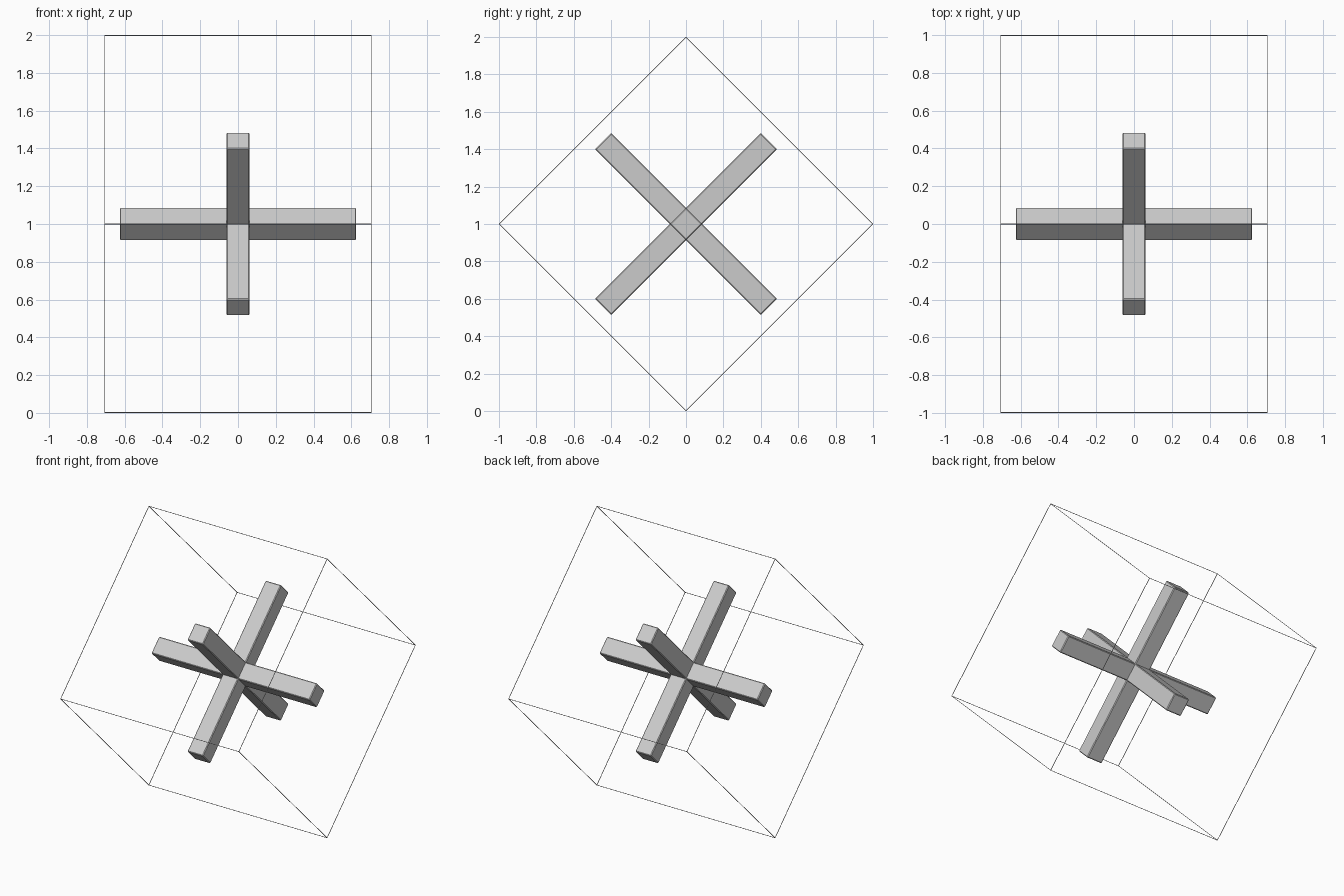
import bpy
import math
from mathutils import Matrix, Vector

cube = bpy.data.objects.get("Cube")
if cube:
    bpy.data.objects.remove(cube, do_unlink=True)

HALF = 0.7071       # half side of the wire cube
ARM = 0.626         # half length of the cross bars
WIDTH = 0.123       # bar thickness
WIRE = 0.003        # frame edge thickness

grey = bpy.data.materials.new("light_grey")
grey.use_nodes = True
colour = (0.6, 0.6, 0.6, 1.0)
grey.diffuse_color = colour
grey.node_tree.nodes["Principled BSDF"].inputs["Base Color"].default_value = colour

# The whole model is tipped 45 degrees about x and balanced on one edge
tilt = Matrix.Translation((0, 0, 1)) @ Matrix.Rotation(math.radians(45), 4, 'X')


def box(name, centre, size, bevel=0.0):
    bpy.ops.mesh.primitive_cube_add(size=1)
    ob = bpy.context.object
    ob.name = name
    ob.data.transform(Matrix.Diagonal((*size, 1)))
    ob.data.materials.append(grey)
    ob.matrix_world = tilt @ Matrix.Translation(Vector(centre))
    if bevel:
        mod = ob.modifiers.new("soft_edges", 'BEVEL')
        mod.width = bevel
        mod.segments = 1
    return ob


for axis, label in enumerate("xyz"):
    # Cross bar along this axis
    size = [WIDTH] * 3
    size[axis] = 2 * ARM
    box(f"cross_bar_{label}", (0, 0, 0), size, bevel=0.005)

    # Four thin frame edges parallel to this axis
    size = [WIRE] * 3
    size[axis] = 2 * HALF
    others = [i for i in range(3) if i != axis]
    for a in (-1, 1):
        for b in (-1, 1):
            centre = [0, 0, 0]
            centre[others[0]] = a * (HALF - WIRE / 2)
            centre[others[1]] = b * (HALF - WIRE / 2)
            box(f"frame_edge_{label}", centre, size)
